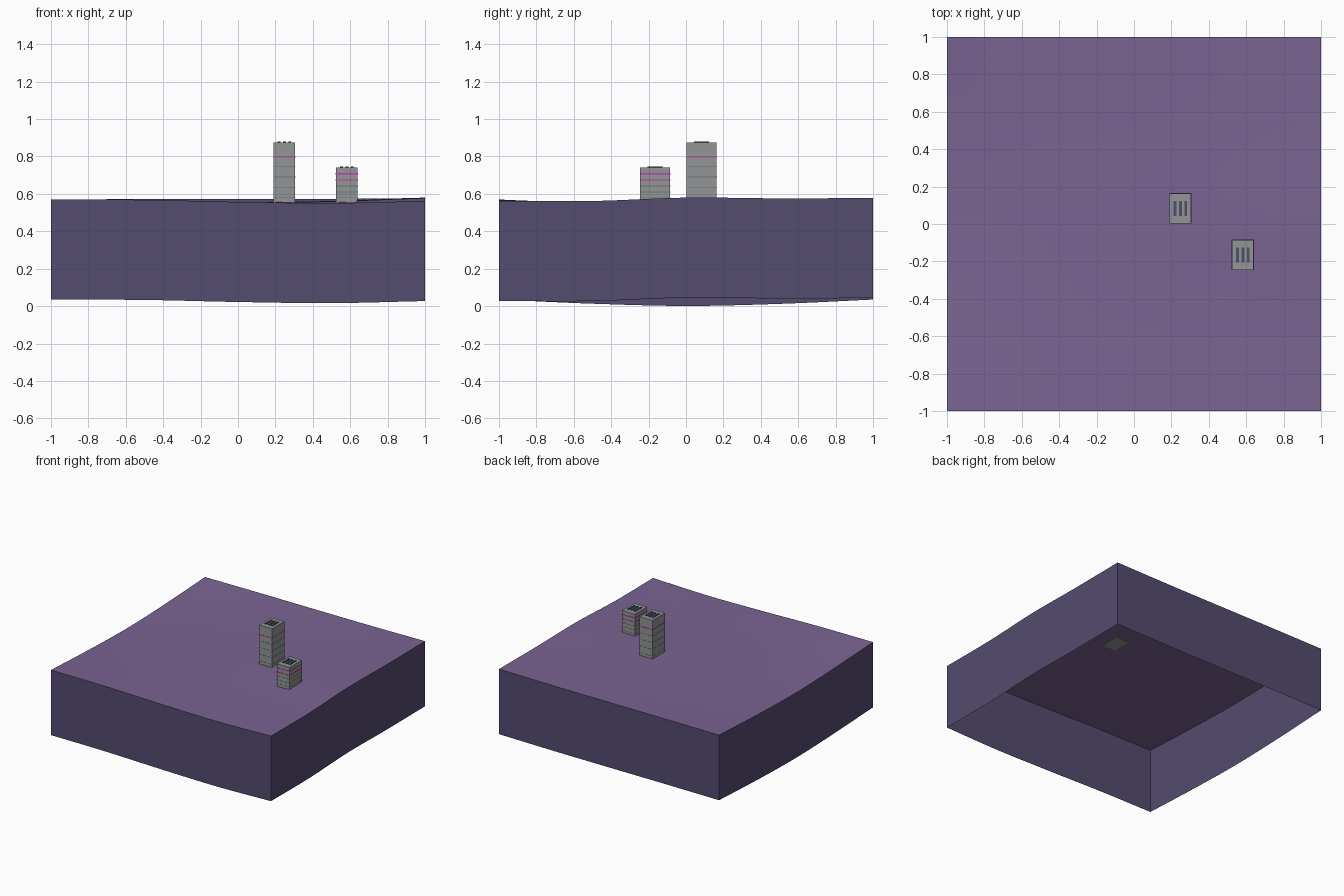
import bpy, bmesh

if "Cube" in bpy.data.objects:
    bpy.data.objects.remove(bpy.data.objects["Cube"])


def to_linear(c):
    c /= 255
    return c / 12.92 if c <= 0.04045 else ((c + 0.055) / 1.055) ** 2.4


def material(name, *rgb):
    color = [to_linear(c) for c in rgb] + [1.0]
    m = bpy.data.materials.new(name)
    m.use_nodes = True
    m.diffuse_color = color
    bsdf = next(n for n in m.node_tree.nodes if n.type == 'BSDF_PRINCIPLED')
    bsdf.inputs["Base Color"].default_value = color
    return m


PURPLE = material("purple_ground", 122, 100, 146)
INDIGO = material("indigo_earth", 84, 76, 112)
GREY = material("concrete_grey", 146, 149, 150)
SEAM = material("seam_grey", 112, 116, 118)
MAGENTA = material("magenta_light", 200, 58, 178)
NAVY = material("vent_navy", 78, 80, 108)


def finish(name, bm, *mats):
    mesh = bpy.data.meshes.new(name)
    bm.to_mesh(mesh)
    bm.free()
    obj = bpy.data.objects.new(name, mesh)
    bpy.context.collection.objects.link(obj)
    for m in mats:
        mesh.materials.append(m)
    return obj


def box(name, center, size, mat):
    bm = bmesh.new()
    bmesh.ops.create_cube(bm, size=1)
    bmesh.ops.scale(bm, vec=size, verts=bm.verts)
    bmesh.ops.translate(bm, vec=center, verts=bm.verts)
    return finish(name, bm, mat)


# Heights along the four rims of the ground
FRONT = [.570, .568, .557, .551, .562]
BACK = [.570, .572, .572, .573, .578]
LOW_X = [.570, .548, .536, .547, .570]
HIGH_X = [.562, .562, .580, .576, .578]
DEPTH = 0.535


def curve(h, t):
    """Smooth curve through evenly spaced heights, t from 0 to 1."""
    s = t * (len(h) - 1)
    i = min(int(s), len(h) - 2)
    f = s - i
    p1, p2 = h[i], h[i + 1]
    p0 = h[i - 1] if i > 0 else 2 * p1 - p2
    p3 = h[i + 2] if i + 2 < len(h) else 2 * p2 - p1
    return p1 + f / 2 * (p2 - p0 + f * (2 * p0 - 5 * p1 + 4 * p2 - p3
                                        + f * (3 * (p1 - p2) + p3 - p0)))


def mix(a, b, t):
    return a + (b - a) * t


def ground_height(x, y):
    """Surface blended from its four rims."""
    u, v = (x + 1) / 2, (y + 1) / 2
    corners = mix(mix(FRONT[0], FRONT[-1], u), mix(BACK[0], BACK[-1], u), v)
    return (mix(curve(FRONT, u), curve(BACK, u), v)
            + mix(curve(LOW_X, v), curve(HIGH_X, v), u) - corners)


# Rolling ground with side walls, open underneath
bm = bmesh.new()
bmesh.ops.create_grid(bm, x_segments=32, y_segments=32, size=1)
for v in bm.verts:
    v.co.z = ground_height(v.co.x, v.co.y)
rim = [e for e in bm.edges if e.is_boundary]
skirt = bmesh.ops.extrude_edge_only(bm, edges=rim)["geom"]
for v in skirt:
    if isinstance(v, bmesh.types.BMVert):
        v.co.z -= DEPTH
bmesh.ops.recalc_face_normals(bm, faces=bm.faces)
bm.normal_update()
if sum(f.normal.z for f in bm.faces) < 0:
    bmesh.ops.reverse_faces(bm, faces=bm.faces)
for f in bm.faces:
    f.material_index = 0 if abs(f.normal.z) > 0.5 else 1
ground = finish("ground", bm, PURPLE, INDIGO)
bpy.context.view_layer.objects.active = ground
ground.select_set(True)
bpy.ops.object.shade_smooth_by_angle(angle=0.6)
ground.select_set(False)


# Towers with floor bands and rooftop vents
def tower(name, x, y, base, top, seams, lights):
    w, d = 0.116, 0.16
    box(name + "_body", (x, y, (base + top) / 2), (w, d, top - base), GREY)
    for z in seams:
        box(name + "_floor_seam", (x, y, z), (w + .002, d + .002, .004), SEAM)
    for z in lights:
        box(name + "_light_band", (x, y, z), (w + .003, d + .003, .007), MAGENTA)
    for i in (-1, 0, 1):
        box(name + "_roof_vent", (x + i * .029, y, top + .002),
            (.015, .08, .008), NAVY)


tower("tall_tower", .248, .084, .553, .874, (.58, .635, .69, .745), (.797,))
tower("short_tower", .582, -.165, .553, .741, (.58, .61, .642), (.708, .674))
